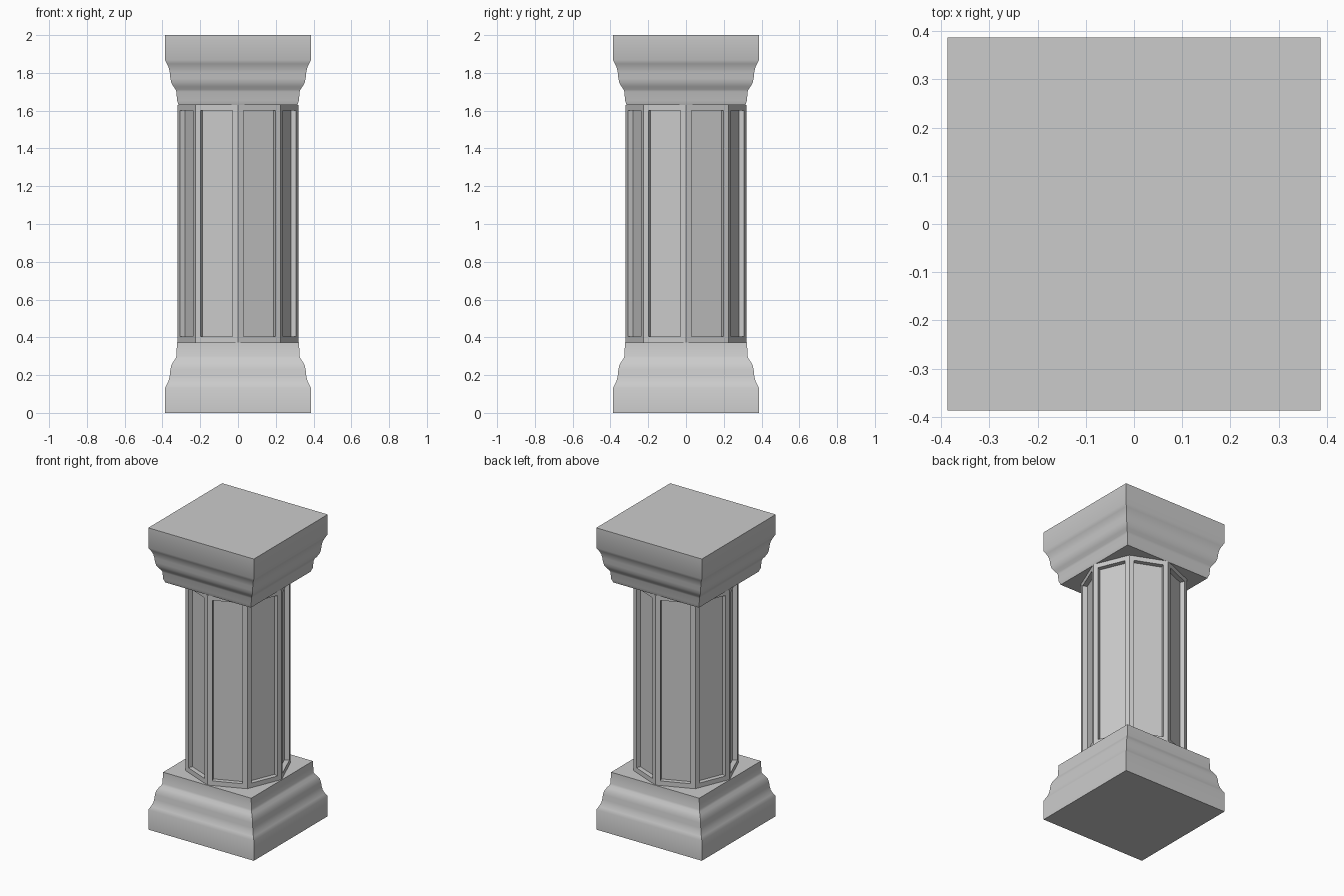
import bpy, bmesh, math

if "Cube" in bpy.data.objects:
    bpy.data.objects.remove(bpy.data.objects["Cube"])


def finish(bm, name, angle=30):
    bmesh.ops.recalc_face_normals(bm, faces=bm.faces)
    me = bpy.data.meshes.new(name)
    bm.to_mesh(me)
    bm.free()
    ob = bpy.data.objects.new(name, me)
    bpy.context.collection.objects.link(ob)
    bpy.ops.object.select_all(action='DESELECT')
    bpy.context.view_layer.objects.active = ob
    ob.select_set(True)
    bpy.ops.object.shade_smooth_by_angle(angle=math.radians(angle))
    return ob


def loft(bm, profile, sides, offset=0.0):
    """Stack regular polygons of (radius, z) into a closed solid."""
    rings = []
    for r, z in profile:
        rings.append([bm.verts.new((r * math.cos(offset + math.tau * i / sides),
                                    r * math.sin(offset + math.tau * i / sides), z))
                      for i in range(sides)])
    for a, b in zip(rings, rings[1:]):
        for i in range(sides):
            j = (i + 1) % sides
            bm.faces.new((a[i], a[j], b[j], b[i]))
    bm.faces.new(rings[0][::-1])
    bm.faces.new(rings[-1])


def square_moulding(name, profile):
    bm = bmesh.new()
    loft(bm, [(h * math.sqrt(2), z) for h, z in profile], 4, math.pi / 4)
    return finish(bm, name)


# Moulding profile: half width, distance from the outer end
moulding = [(0.387, 0), (0.387, 0.132), (0.376, 0.152), (0.366, 0.175),
            (0.361, 0.2), (0.358, 0.23), (0.353, 0.252), (0.342, 0.272),
            (0.331, 0.287), (0.326, 0.3)]

# Square base and capital
square_moulding("base", moulding + [(0.323, 0.373)])
square_moulding("capital", [(h, 2 - d) for h, d in moulding]
                + [(0.323, 1.655), (0.314, 1.63)])

# Octagonal shaft with a sunken panel on each side
bm = bmesh.new()
loft(bm, [(0.32, 0.373), (0.32, 1.63)], 8)
bmesh.ops.recalc_face_normals(bm, faces=bm.faces)
panels = [f for f in bm.faces if abs(f.normal.z) < 0.5]
bmesh.ops.inset_individual(bm, faces=panels, thickness=0.043)
for f in panels:
    n = f.normal.copy()
    res = bmesh.ops.extrude_discrete_faces(bm, faces=[f])["faces"][0]
    bmesh.ops.translate(bm, verts=res.verts, vec=-0.03 * n)
finish(bm, "shaft")
